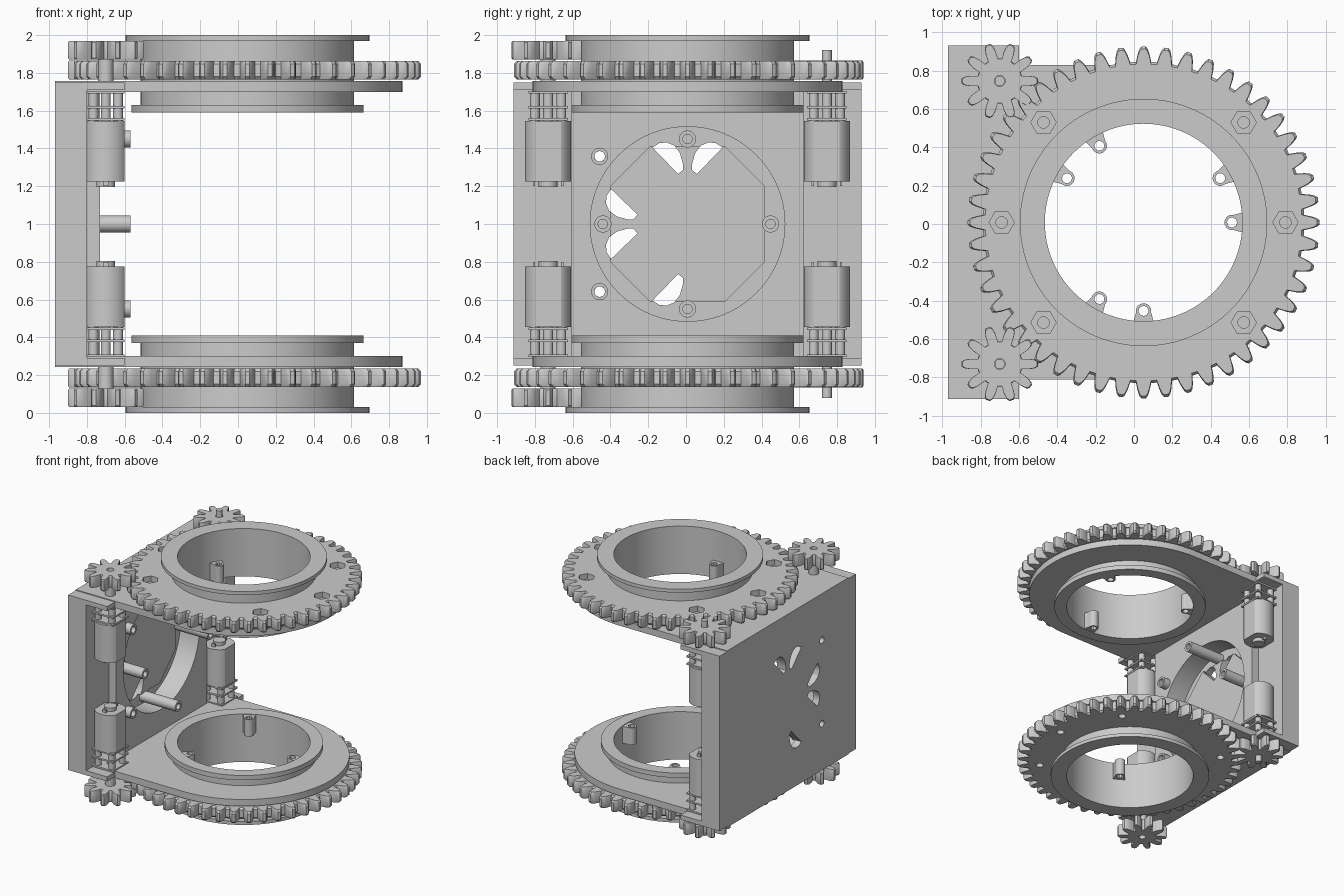
import bpy, bmesh
from math import sin, cos, pi, radians, atan2, hypot
from mathutils import Matrix

if "Cube" in bpy.data.objects:
    bpy.data.objects.remove(bpy.data.objects["Cube"])

CX, CY = 0.05, 0.008
TO_X = Matrix(((0, 0, 1, 0), (1, 0, 0, 0), (0, 1, 0, 0), (0, 0, 0, 1)))  # local z -> x, x -> y, y -> z


def finish(name, bm, mat=None):
    if mat:
        bm.transform(mat)
    bmesh.ops.recalc_face_normals(bm, faces=bm.faces)
    me = bpy.data.meshes.new(name)
    bm.to_mesh(me)
    bm.free()
    ob = bpy.data.objects.new(name, me)
    bpy.context.collection.objects.link(ob)
    return ob


def prism(name, pts, z0, z1, c=(0, 0), mat=None):
    """Solid extrusion of an outline."""
    bm = bmesh.new()
    f = bm.faces.new([bm.verts.new((c[0] + x, c[1] + y, z0)) for x, y in pts])
    r = bmesh.ops.extrude_face_region(bm, geom=[f])
    for v in r['geom']:
        if isinstance(v, bmesh.types.BMVert):
            v.co.z = z1
    return finish(name, bm, mat)


def loft(name, rows, mat=None):
    """Closed skin through closed loops; the last loop joins the first."""
    bm = bmesh.new()
    L = [[bm.verts.new(p) for p in row] for row in rows]
    n = len(L[0])
    for a, b in zip(L, L[1:] + L[:1]):
        for i in range(n):
            j = (i + 1) % n
            bm.faces.new((a[i], a[j], b[j], b[i]))
    return finish(name, bm, mat)


def holed(name, pts, r_in, layers, c=(0, 0), mat=None):
    """Outline with a round bore, layers are (z, outline scale)."""
    rows = [[(c[0] + x * k, c[1] + y * k, z) for x, y in pts] for z, k in layers]
    for z in (layers[-1][0], layers[0][0]):
        rows.append([(c[0] + r_in * x / hypot(x, y), c[1] + r_in * y / hypot(x, y), z) for x, y in pts])
    return loft(name, rows, mat)


def lathe(name, prof, c, n=128):
    return loft(name, [[(c[0] + r * cos(2 * pi * i / n), c[1] + r * sin(2 * pi * i / n), z)
                        for i in range(n)] for r, z in prof])


def circle(r, n=32, a0=0):
    return [(r * cos(a0 + 2 * pi * i / n), r * sin(a0 + 2 * pi * i / n)) for i in range(n)]


def box(name, x0, x1, y0, y1, z0, z1):
    return prism(name, [(x0, y0), (x1, y0), (x1, y1), (x0, y1)], z0, z1)


def gear_outline(n, root, tip):
    mid = (root + tip) / 2
    shape = [(-.5, root), (-.36, root), (-.27, mid), (-.18, tip - .012), (-.09, tip),
             (.09, tip), (.18, tip - .012), (.27, mid), (.36, root)]
    return [(r * cos((i + f) * 2 * pi / n), r * sin((i + f) * 2 * pi / n))
            for i in range(n) for f, r in shape]


def cut(ob, cutters):
    bpy.context.view_layer.objects.active = ob
    for c in cutters:
        m = ob.modifiers.new('cut', 'BOOLEAN')
        m.object, m.operation, m.solver = c, 'DIFFERENCE', 'EXACT'
        bpy.ops.object.modifier_apply(modifier=m.name)


def drop(cutters):
    for c in cutters:
        bpy.data.objects.remove(c)


# back wall with round pocket, petal windows and screw holes
wall = box('back_wall', -.97, -.80, -.922, .922, .25, 1.75)
core = box('wall_core', -.80, -.73, -.615, .615, .29, 1.71)
octo = [(sx * a, sz * b) for sx, sz, a, b in
        ((1, 1, .41, .2), (1, 1, .2, .41), (-1, 1, .2, .41), (-1, 1, .41, .2),
         (-1, -1, .41, .2), (-1, -1, .2, .41), (1, -1, .2, .41), (1, -1, .41, .2))]
pad = prism('pocket_pad', octo, -.92, -.885, (0, 1), TO_X)
pocket = prism('cut_pocket', circle(.515, 96), -.91, -.70, (0, 1), TO_X)
petal = [(-.185, .405), (-.15, .428), (-.11, .432), (-.07, .415), (-.04, .375), (-.025, .32), (-.025, .285), (-.05, .265)]
petals = []
for k in range(4):
    for m in (1, -1):
        a = k * pi / 2
        p = [(m * x * cos(a) - y * sin(a), m * x * sin(a) + y * cos(a)) for x, y in petal]
        petals.append(prism('cut_petal', p, -1.1, -.6, (0, 1), TO_X))
screws = [prism('cut_screw', circle(.028, 20), -1.1, -.5, (-.465, z), TO_X) for z in (.642, 1.358)]
cut(wall, [pocket] + petals + screws)
cut(core, [pocket] + screws)
cut(pad, petals)
drop([pocket] + petals + screws)

# standoffs on the wall
for i, (y, z) in enumerate(((0, 1.45), (0, .55), (-.448, 1), (.44, 1))):
    holed(f'standoff_{i}', circle(.045), .025, [(-.92, 1), (-.57, 1)], (y, z), TO_X)
for i, z in enumerate((.642, 1.358)):
    holed(f'short_standoff_{i}', circle(.045), .028, [(-.92, 1), (-.67, 1)], (-.465, z), TO_X)

# arm outline: disc blended into a straight tongue
angs = sorted([2 * pi * i / 144 for i in range(144)] + [pi - atan2(.82, 1.02), pi + atan2(.82, 1.02)])
arm_pts = []
for a in angs:
    r = .82
    if cos(a) < -1e-6:
        r = min(1.02 / -cos(a), .82 / max(abs(sin(a)), 1e-6))
    arm_pts.append((r * cos(a), r * sin(a)))
lug = [(.04 * cos(radians(d)), .04 * sin(radians(d))) for d in range(80, 281, 10)] + [(.065, -.055), (.07, 0), (.065, .055)]
motor_pts = [(max(-.1, min(.1, x)), y) for x, y in circle(.122, 64)]

for s, end in ((1, 'upper'), (-1, 'lower')):
    Z = lambda z: 1 + s * (z - 1)
    # shelf and arm
    box(end + '_shelf', -.97, -.60, -.922, .922, Z(1.71), Z(1.75))
    holed(end + '_arm', arm_pts, .55, [(Z(1.70), 1), (Z(1.757), 1)], (CX, 0))
    # flanged tube
    lathe(end + '_tube', [(r, Z(z)) for r, z in
          ((.515, 1.59), (.615, 1.59), (.615, 1.63), (.565, 1.63), (.565, 1.97),
           (.645, 1.97), (.645, 2), (.515, 2))], (CX, 0))
    # large ring gear with bolt holes
    g = holed(end + '_ring_gear', gear_outline(48, .838, .918), .55,
              [(Z(1.765), .985), (Z(1.78), 1), (Z(1.848), 1), (Z(1.863), .985)], (CX, 0))
    cuts = []
    for x, y in ((.74, 0), (-.74, 0), (.522, .522), (-.522, .522), (.522, -.522), (-.522, -.522)):
        cuts.append(prism('cut_bolt', circle(.03, 20), Z(1.74), Z(1.9), (CX + x, y)))
        if s > 0:
            cuts.append(prism('cut_hex', circle(.066, 6), 1.815, 1.9, (CX + x, y)))
    cut(g, cuts)
    drop(cuts)
    # screw lugs inside the tube
    for i, d in enumerate((30, 150, 270) if s > 0 else (0, 120, 240)):
        a = radians(d)
        p = [(x * cos(a) - y * sin(a), x * sin(a) + y * cos(a)) for x, y in lug]
        holed(f'{end}_lug_{i}', p, .026, [(Z(1.595), 1), (Z(1.74), 1)],
              (CX + .462 * cos(a), .462 * sin(a)))

    for t, side in ((-1, 'front'), (1, 'rear')):
        n = f'{end}_{side}_'
        c = (-.70, t * .738)
        # motor can and end cap
        prism(n + 'motor', motor_pts, Z(1.225), Z(1.545), c)
        prism(n + 'motor_cap', circle(.05), Z(1.195), Z(1.225), c)
        for k in (-1, 1):
            box(n + 'terminal', -.715, -.685, c[1] + k * .075 - .006, c[1] + k * .075 + .006, Z(1.20), Z(1.225))
        # gearbox plates, posts and inner gears
        for z in (1.548, 1.612, 1.69):
            box(n + 'gearbox_plate', -.80, -.60, c[1] - .105, c[1] + .105, Z(z), Z(z + .014))
        for px, py in ((-.065, -.07), (.065, -.07), (-.065, .07), (.065, .07)):
            prism(n + 'gearbox_post', circle(.026, 20), Z(1.545), Z(1.70), (c[0] + px, c[1] + py))
        # shaft, hub and pinion
        prism(n + 'shaft', circle(.026, 24), Z(1.545), Z(1.92), c)
        z0, z1 = (1.87, 1.97) if t < 0 else (1.765, 1.865)
        if t < 0:
            holed(n + 'hub', circle(.04), .02, [(Z(1.755), 1), (Z(z0), 1)], c)
        holed(n + 'pinion', gear_outline(10, .118, .2), .028,
              [(Z(z0), .97), (Z(z0 + .008), 1), (Z(z1 - .008), 1), (Z(z1), .97)], c)

# shift to the true centre and smooth round faces
for ob in bpy.context.scene.objects:
    ob.location.y = CY
    ob.select_set(True)
    bpy.context.view_layer.objects.active = ob
bpy.ops.object.shade_smooth_by_angle(angle=radians(30))
